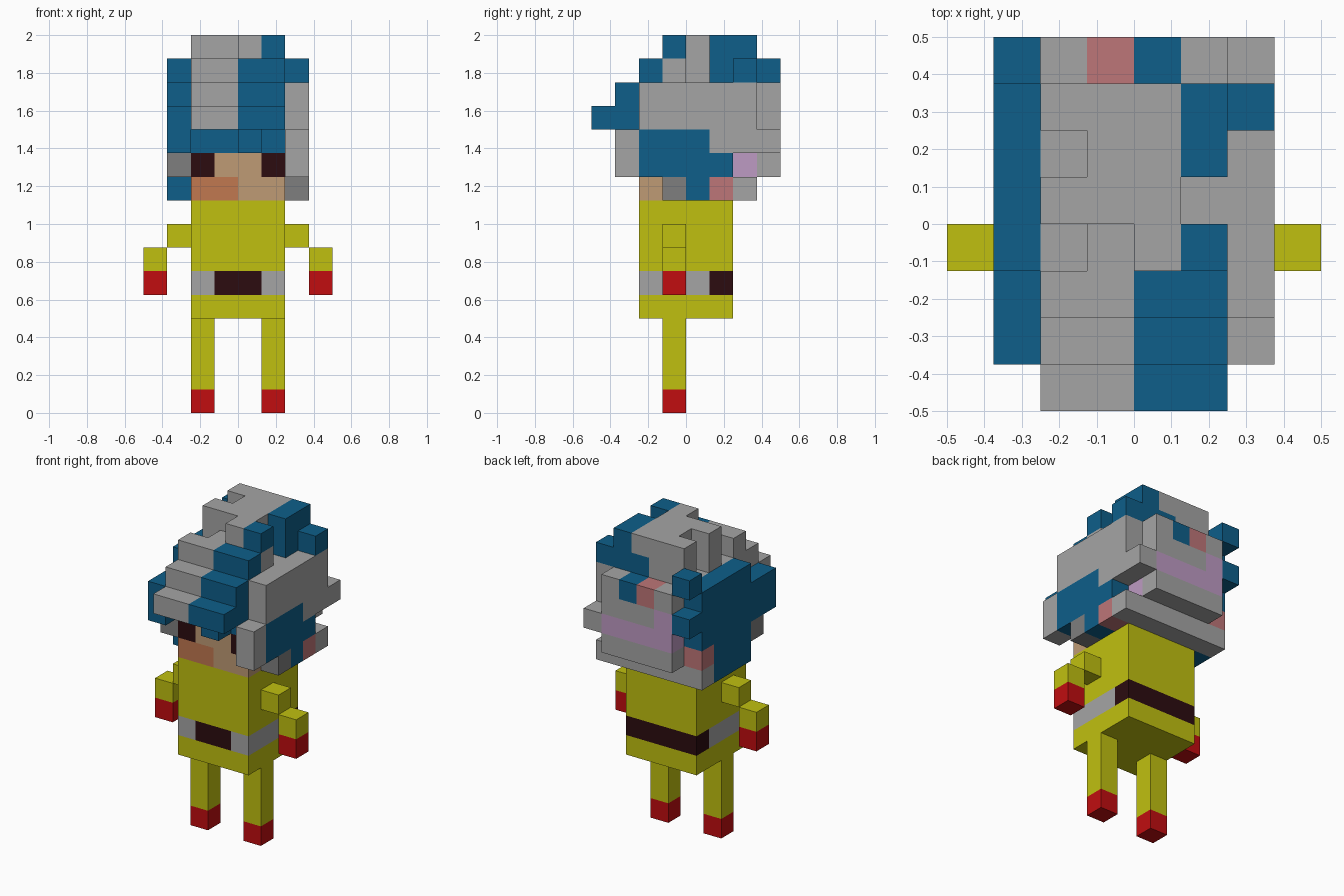
import bpy, bmesh, math

cube = bpy.data.objects.get("Cube")
if cube:
    bpy.data.objects.remove(cube, do_unlink=True)

U = 0.125  # edge length of one block
COLOURS = {
    "yellow": (0.53, 0.53, 0.005), "grey": (0.376, 0.376, 0.376),
    "dark grey": (0.212, 0.212, 0.212), "blue": (0.0044, 0.114, 0.254),
    "dark brown": (0.025, 0.0037, 0.005), "red": (0.533, 0.004, 0.005),
    "skin": (0.52, 0.327, 0.178), "orange": (0.533, 0.188, 0.08),
    "lilac": (0.515, 0.327, 0.546), "pink": (0.515, 0.181, 0.188),
}
materials = {}
for name, rgb in COLOURS.items():
    m = bpy.data.materials.new(name)
    m.use_nodes = True
    m.diffuse_color = (*rgb, 1)
    m.node_tree.nodes["Principled BSDF"].inputs["Base Color"].default_value = (*rgb, 1)
    materials[name] = m

cells = {}  # block position -> (part, colour)


def span(v):
    return range(v, v + 1) if isinstance(v, int) else range(v[0], v[1] + 1)


def fill(part, colour, i, j, k):
    """Fill a box of blocks; i counts along x, j along y, k along z."""
    for a in span(i):
        for b in span(j):
            for c in span(k):
                cells[a, b, c] = (part, colour)


def clear(i, j, k):
    for a in span(i):
        for b in span(j):
            for c in span(k):
                cells.pop((a, b, c), None)


# Legs, boots, arms and gloves, mirrored across x
for side, mir in (("right", lambda i: i), ("left", lambda i: 7 - i)):
    fill(side + "_boot", "red", mir(2), 3, 0)
    fill(side + "_leg", "yellow", mir(2), 3, (1, 3))
    fill(side + "_arm", "yellow", mir(1), 3, 7)
    fill(side + "_arm", "yellow", mir(0), 3, 6)
    fill(side + "_glove", "red", mir(0), 3, 5)

# Torso and belt
fill("torso", "yellow", (2, 5), (2, 5), (4, 8))
fill("belt", "grey", (2, 5), (2, 4), 5)
fill("belt", "dark brown", (3, 4), 2, 5)
fill("belt", "dark brown", (2, 5), 5, 5)

# Crown of the hair
fill("hair", "grey", (2, 5), (3, 6), (9, 15))
fill("hair", "blue", 5, (5, 6), (14, 15))
fill("hair", "blue", 4, 6, 14)
fill("hair", "blue", 5, 3, 15)
clear(2, 3, (14, 15))
clear(3, 3, 15)
clear(2, 5, (14, 15))
clear(5, 4, (14, 15))

# Stepped fringe, grey on one half and blue on the other
for j, low, high in ((0, 12, 12), (1, 12, 13), (2, 12, 14)):
    fill("fringe", "grey", (2, 3), j, (low, high))
    fill("fringe", "blue", (4, 5), j, (low, high))
fill("fringe", "blue", (2, 5), 2, 11)
fill("fringe", "blue", 4, 1, 11)

# Face and eyes
fill("face", "skin", (2, 5), 2, (9, 10))
fill("face", "orange", (2, 3), 2, 9)
for i in (2, 5):
    fill("eyes", "dark brown", i, 2, 10)

# Back of the hair
fill("back_hair", "grey", (2, 5), 7, (10, 13))
fill("back_hair", "lilac", (2, 5), 7, 11)
fill("back_hair", "lilac", 2, 7, 12)
fill("back_hair", "pink", 3, 7, 13)
fill("back_hair", "blue", 4, 7, 13)
fill("hair", "lilac", 5, 6, 10)

# Left side hair
fill("left_hair", "grey", 6, 1, (10, 11))
fill("left_hair", "grey", 6, (2, 6), (11, 13))
fill("left_hair", "blue", 6, (2, 4), 11)
fill("left_hair", "blue", 6, (2, 5), 10)
fill("left_hair", "grey", 6, 7, 11)
fill("left_hair", "blue", 6, 6, 14)
for j, colour in enumerate(("dark grey", "blue", "pink", "grey"), 3):
    fill("left_hair", colour, 6, j, 9)

# Right side hair
fill("right_hair", "blue", 1, (3, 6), (9, 13))
fill("right_hair", "blue", 1, (1, 2), (11, 12))
fill("right_hair", "dark grey", 1, 2, 10)
fill("right_hair", "pink", 1, 6, 10)
fill("right_hair", "grey", 1, 6, 9)
for k in (12, 14):
    fill("right_hair", "blue", 1, 7, k)


def build(part):
    """Skin the exposed sides of one part's blocks and merge flat areas."""
    mesh = bpy.data.meshes.new(part)
    bm = bmesh.new()
    slots = []
    verts = {}

    def vert(p):
        if p not in verts:
            verts[p] = bm.verts.new(((p[0] - 4) * U, (p[1] - 4) * U, p[2] * U))
        return verts[p]

    for pos, (owner, colour) in cells.items():
        if owner != part:
            continue
        if colour not in slots:
            slots.append(colour)
            mesh.materials.append(materials[colour])
        for axis in range(3):
            for d in (0, 1):
                near = list(pos)
                near[axis] += 2 * d - 1
                if tuple(near) in cells:
                    continue
                ring = []
                for s, t in ((0, 0), (1, 0), (1, 1), (0, 1)):
                    c = list(pos)
                    c[axis] += d
                    c[(axis + 1) % 3] += s
                    c[(axis + 2) % 3] += t
                    ring.append(vert(tuple(c)))
                face = bm.faces.new(ring if d else ring[::-1])
                face.material_index = slots.index(colour)
    bmesh.ops.dissolve_limit(bm, angle_limit=math.radians(1), verts=bm.verts[:],
                             edges=bm.edges[:], delimit={"MATERIAL"})
    bm.to_mesh(mesh)
    bm.free()
    bpy.context.collection.objects.link(bpy.data.objects.new(part, mesh))


for part in sorted({owner for owner, _ in cells.values()}):
    build(part)
